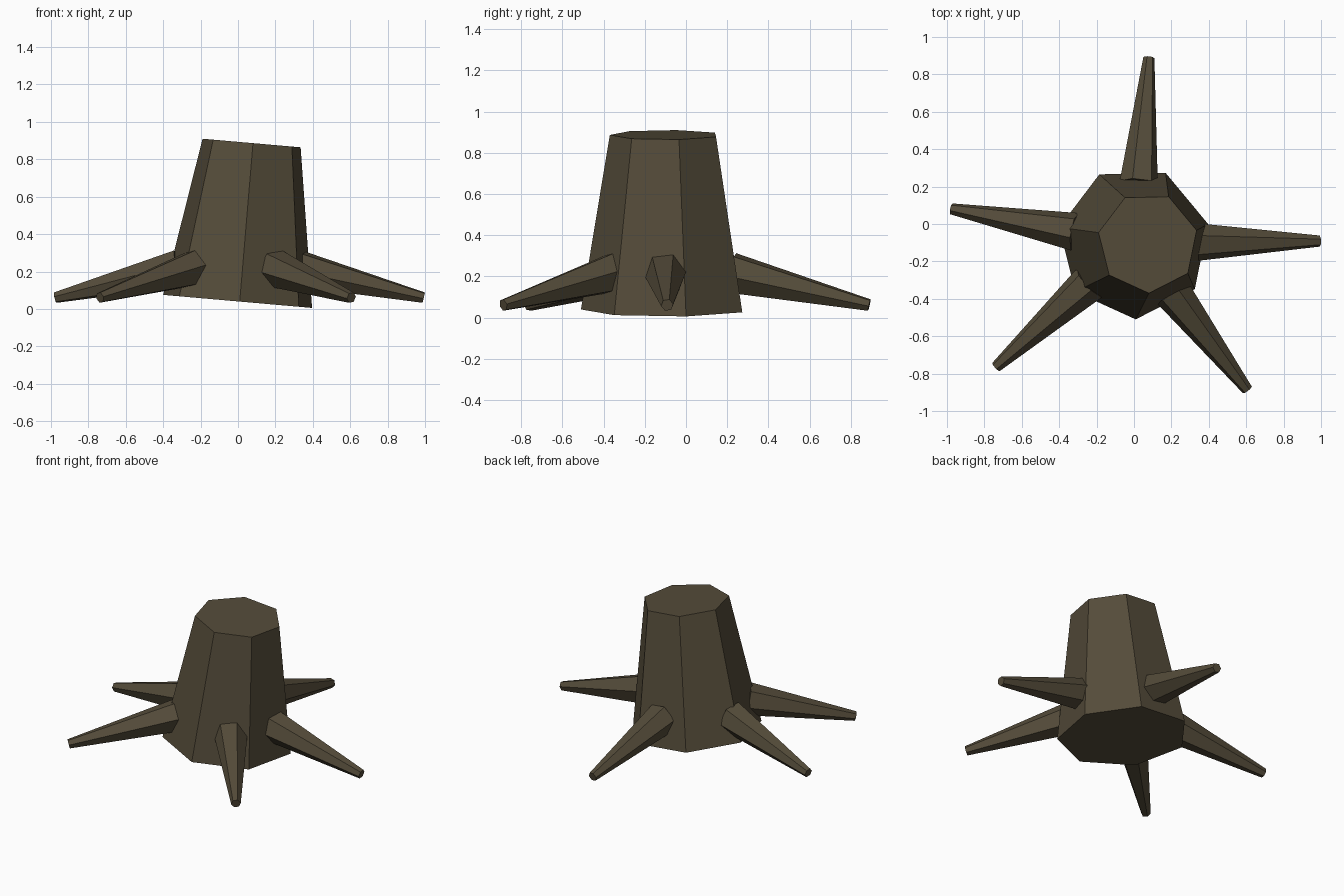
import bpy
from math import radians, cos, sin
from mathutils import Vector, Matrix

if "Cube" in bpy.data.objects:
    bpy.data.objects.remove(bpy.data.objects["Cube"])

bark = bpy.data.materials.new("bark")
bark.diffuse_color = (0.09, 0.072, 0.042, 1)
bark.use_nodes = True
bark.node_tree.nodes["Principled BSDF"].inputs["Base Color"].default_value = bark.diffuse_color


def frustum(name, start, rotation, length, r1, r2, sides, roll):
    """Flat-shaded tapered prism from start along its rotated z axis."""
    bpy.ops.mesh.primitive_cone_add(vertices=sides, radius1=r1, radius2=r2, depth=length)
    ob = bpy.context.object
    ob.name = name
    ob.data.materials.append(bark)
    ob.data.transform(Matrix.Translation(start) @ rotation
                      @ Matrix.Translation((0, 0, length / 2))
                      @ Matrix.Rotation(radians(roll), 4, 'Z'))
    return ob


# Trunk: seven sides, leaning slightly to the right (first cone vertex is at +y)
centre = Vector((0, -0.1, 0.04))
frustum("trunk", centre, Matrix.Rotation(radians(5), 4, 'Y'),
        0.85, 0.41, 0.27, 7, 27)

# Roots: six-sided, spreading out and down from the trunk
for i, angle in enumerate((0.5, 85.4, 169.5, 222, 307.6)):
    out = Vector((cos(radians(angle)), sin(radians(angle)), 0))
    start = Vector((0, -0.1, 0)) + out * 0.32 + Vector((0, 0, 0.217))
    tip = Vector((0, -0.1, 0)) + out * 0.993 + Vector((0, 0, 0.06))
    axis = tip - start
    rot = (Matrix.Rotation(radians(angle), 4, 'Z')
           @ Matrix.Rotation(radians(90) + radians(13.1), 4, 'Y'))
    frustum(f"root_{i + 1}", start, rot, axis.length, 0.104, 0.03, 6, 10)
